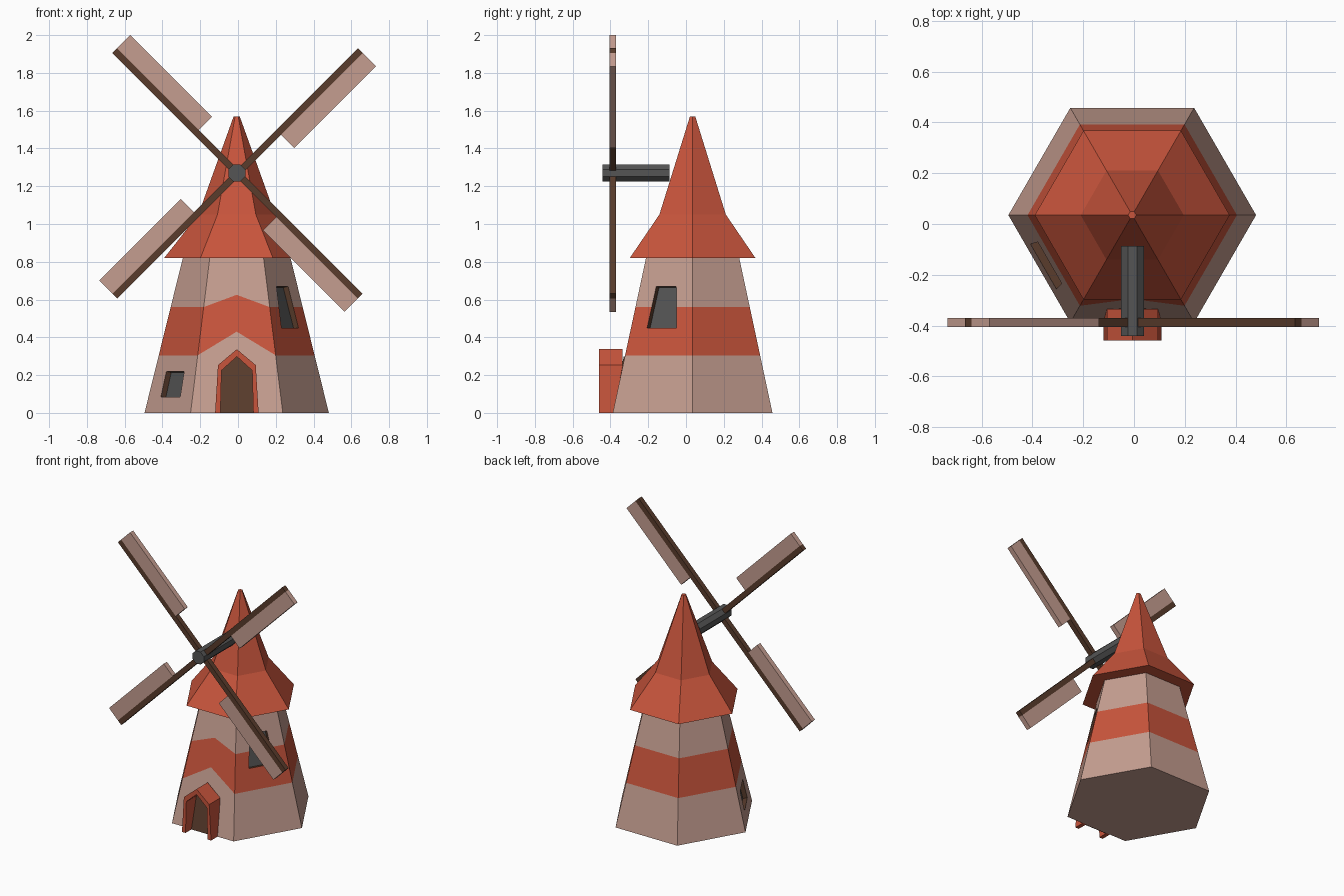
import bpy, bmesh
from math import sin, cos, pi, radians
from mathutils import Vector

if "Cube" in bpy.data.objects:
    bpy.data.objects.remove(bpy.data.objects["Cube"])

CX, CY = -0.007, 0.035          # tower axis
R0, R1, H = 0.488, 0.285, 0.82  # tower bottom / top radius and height
C30 = cos(pi / 6)


def mat(name, rgb):
    m = bpy.data.materials.new(name)
    m.diffuse_color = (*rgb, 1)
    m.use_nodes = True
    m.node_tree.nodes["Principled BSDF"].inputs["Base Color"].default_value = m.diffuse_color
    return m


PINK = mat("plaster_pink", (0.56, 0.34, 0.28))
RED = mat("brick_red", (0.58, 0.09, 0.045))
BROWN = mat("dark_wood", (0.10, 0.045, 0.025))
GREY = mat("dark_grey", (0.09, 0.09, 0.09))


def make(name, faces, mats):
    """faces: list of (points, material index); welded into one mesh object."""
    bm = bmesh.new()
    for pts, mi in faces:
        bm.faces.new([bm.verts.new(p) for p in pts]).material_index = mi
    bmesh.ops.remove_doubles(bm, verts=bm.verts, dist=1e-5)
    bmesh.ops.recalc_face_normals(bm, faces=bm.faces)
    me = bpy.data.meshes.new(name)
    bm.to_mesh(me)
    bm.free()
    for m in mats:
        me.materials.append(m)
    ob = bpy.data.objects.new(name, me)
    bpy.context.collection.objects.link(ob)
    return ob


def prism(name, a, b, mats, cap_b=0):
    """Solid between two matching point loops."""
    n = len(a)
    faces = [(a, 0), (b, cap_b)]
    faces += [([a[i], a[(i + 1) % n], b[(i + 1) % n], b[i]], 0) for i in range(n)]
    return make(name, faces, mats)


def radius(z):
    return R0 + (R1 - R0) * z / H


def corner(k, r, z):
    return Vector((CX + r * cos(k * pi / 3), CY + r * sin(k * pi / 3), z))


def wall(angle, t, z, depth):
    """Point on a sloped tower side: t along the side, depth inward."""
    n = Vector((cos(angle), sin(angle), 0))
    tan = Vector((-n.y, n.x, 0))
    up = (R0 - R1) * C30 / H
    normal = Vector((n.x, n.y, up)).normalized()
    return Vector((CX, CY, z)) + n * radius(z) * C30 + tan * t - normal * depth


# Tower: hexagonal taper, red band bent into a chevron on the front side
levels = [0, 0.305, 0.56, H]
peaks = {1: 0.43, 2: 0.625}
faces = [([corner(k, R0, 0) for k in range(6)], 0),
         ([corner(k, R1, H) for k in range(6)], 0)]
for k in range(6):
    for i in range(3):
        lo, hi = levels[i], levels[i + 1]
        pts = [corner(k, radius(lo), lo)]
        if k == 4 and i in peaks:
            pts.append(wall(1.5 * pi, 0, peaks[i], 0))
        pts += [corner(k + 1, radius(lo), lo), corner(k + 1, radius(hi), hi)]
        if k == 4 and i + 1 in peaks:
            pts.append(wall(1.5 * pi, 0, peaks[i + 1], 0))
        pts.append(corner(k, radius(hi), hi))
        faces.append((pts, 1 if i == 1 else 0))
tower = make("tower", faces, [PINK, RED, BROWN, GREY])

# Recessed windows: (side angle, z low, z high, half width low, half width high)
cutters = []
for ang, z0, z1, w0, w1 in [(210, 0.085, 0.22, 0.102, 0.094),
                            (330, 0.45, 0.67, 0.09, 0.061)]:
    loops = [[wall(radians(ang), t, z, d) for t, z in
              ((-w0, z0), (w0, z0), (w1, z1), (-w1, z1))] for d in (-0.04, 0.03)]
    cut = prism("window_cutter", *loops, [BROWN, GREY], 1)
    cut.hide_render = True
    mod = tower.modifiers.new("window", 'BOOLEAN')
    mod.operation, mod.object, mod.solver = 'DIFFERENCE', cut, 'EXACT'
    mod.material_mode = 'TRANSFER'
    cutters.append(cut)
bpy.context.view_layer.objects.active = tower
for mod in list(tower.modifiers):
    bpy.ops.object.modifier_apply(modifier=mod.name)
for cut in cutters:
    bpy.data.objects.remove(cut)

# Roof: flared hexagonal spire
rings = [[corner(k, r, z) for k in range(6)]
         for r, z in ((0.384, 0.82), (0.203, 1.05), (0.016, 1.57))]
faces = [(rings[0], 0), (rings[2], 0)]
for a, b in zip(rings, rings[1:]):
    faces += [([a[k], a[(k + 1) % 6], b[(k + 1) % 6], b[k]], 0) for k in range(6)]
make("roof", faces, [RED])


# Door frame and door: pointed arch
def arch(w0, w1, shoulder, top):
    return [(-0.006 + x, z) for x, z in
            ((-w0, 0), (-w1, shoulder), (0, top), (w1, shoulder), (w0, 0))]


def wall_y(z):
    return CY - radius(z) * C30


outer, inner = arch(0.115, 0.1, 0.253, 0.337), arch(0.087, 0.081, 0.225, 0.298)
front = [[(x, -0.46, z) for x, z in p] for p in (outer, inner)]
back = [[(x, min(-0.335, wall_y(z) + 0.003), z) for x, z in p] for p in (outer, inner)]
(fo, fi), (bo, bi) = front, back
faces = []
for a, b in ((fo, fi), (bo, bi), (fo, bo), (fi, bi)):
    faces += [([a[i], a[i + 1], b[i + 1], b[i]], 0) for i in range(4)]
faces += [([fo[i], fi[i], bi[i], bo[i]], 0) for i in (0, 4)]
make("door_frame", faces, [RED])
prism("door", [(x, wall_y(z) - 0.006, z) for x, z in inner],
      [(x, wall_y(z) + 0.003, z) for x, z in inner], [BROWN])

# Axle: octagonal bar
HX, HZ = -0.003, 1.268
axle = [[(HX - 0.003 + 0.0485 * cos((i + 0.5) * pi / 4), y,
          HZ + 0.002 + 0.0485 * sin((i + 0.5) * pi / 4)) for i in range(8)]
        for y in (-0.442, -0.087)]
prism("axle", *axle, [GREY])

# Four arms with a sail on the clockwise side of each
for i in range(4):
    a = pi / 4 + i * pi / 2

    def slab(name, u0, u1, v0, v1, m):
        loops = [[(HX + u * cos(a) + v * sin(a), y, HZ + u * sin(a) - v * cos(a))
                  for u, v in ((u0, v0), (u1, v0), (u1, v1), (u0, v1))]
                 for y in (-0.406, -0.37)]
        prism(name, *loops, [m])

    slab(f"sail_arm_{i + 1}", 0, 0.919, -0.018, 0.018, BROWN)
    slab(f"sail_{i + 1}", 0.308, 0.919, 0.018, 0.117, PINK)
